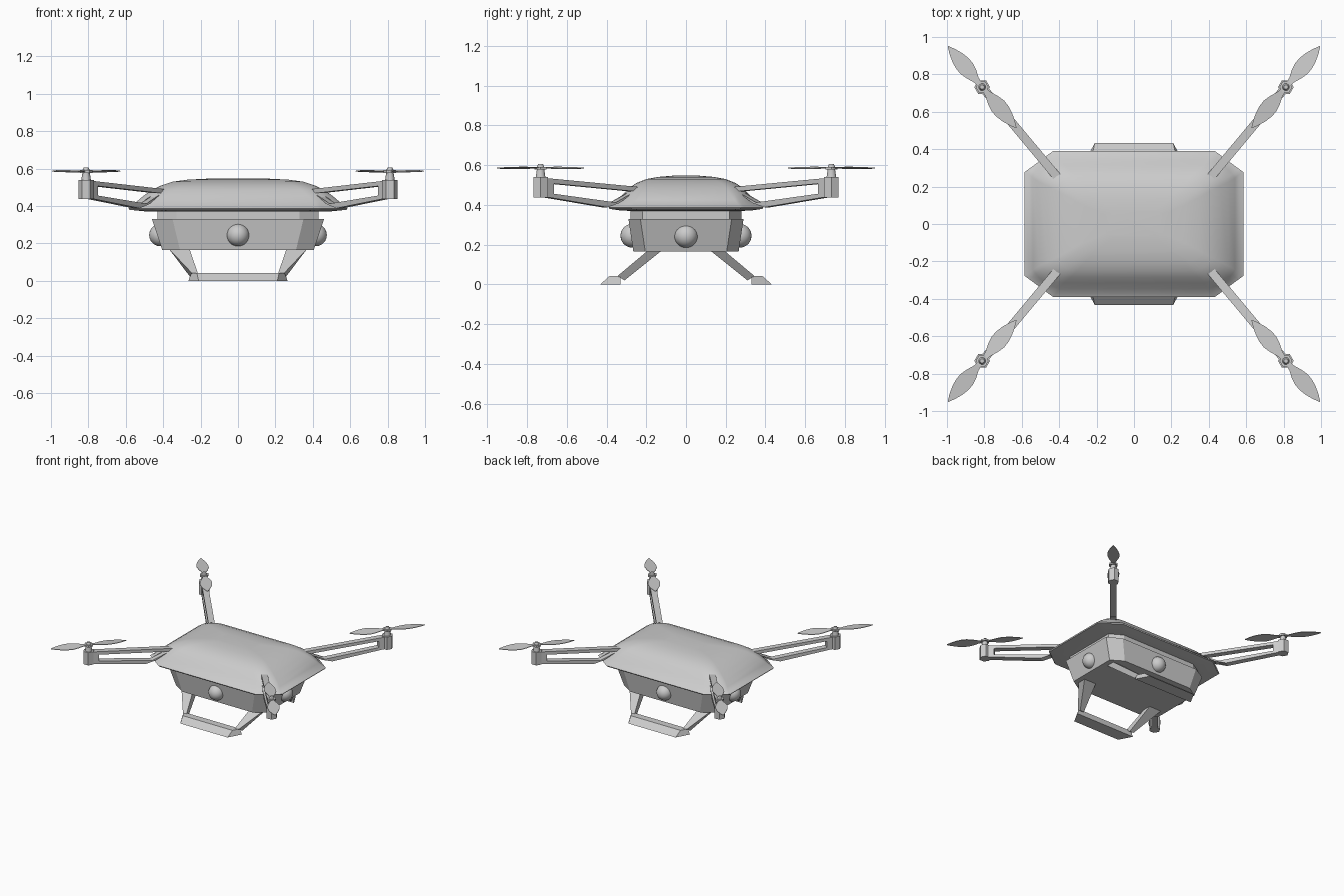
import bpy, bmesh
from math import sin, cos, pi, radians
from mathutils import Vector

if "Cube" in bpy.data.objects:
    bpy.data.objects.remove(bpy.data.objects["Cube"])


def make(name, verts, faces, smooth=None):
    me = bpy.data.meshes.new(name)
    me.from_pydata([tuple(v) for v in verts], [], faces)
    bm = bmesh.new()
    bm.from_mesh(me)
    bmesh.ops.recalc_face_normals(bm, faces=bm.faces)
    bm.to_mesh(me)
    bm.free()
    ob = bpy.data.objects.new(name, me)
    bpy.context.collection.objects.link(ob)
    if smooth:
        bpy.ops.object.select_all(action='DESELECT')
        ob.select_set(True)
        bpy.context.view_layer.objects.active = ob
        bpy.ops.object.shade_smooth_by_angle(angle=radians(smooth))
    return ob


def loft(name, rings, smooth=None):
    n = len(rings[0])
    verts = [p for r in rings for p in r]
    faces = [(k*n+i, k*n+(i+1) % n, (k+1)*n+(i+1) % n, (k+1)*n+i)
             for k in range(len(rings)-1) for i in range(n)]
    faces += [tuple(range(n)), tuple(range(len(verts)-n, len(verts)))]
    return make(name, verts, faces, smooth)


def corner_ring(hx, hy, z, cx, cy, rnd=0, n=1):
    """Rectangle whose corners blend from chamfered (0) to rounded (1)."""
    pts = []
    for sx, sy in ((1, 1), (-1, 1), (-1, -1), (1, -1)):
        q = []
        for i in range(n+1):
            t = i/n
            line = Vector((hx-cx*t, hy-cy*(1-t), z))
            arc = Vector((hx-cx+cx*cos(t*pi/2), hy-cy+cy*sin(t*pi/2), z))
            p = line.lerp(arc, rnd)
            q.append((p.x*sx, p.y*sy, z))
        pts += q if sx*sy > 0 else q[::-1]
    return pts


def disc(c, r, z, n):
    return [(c[0]+r*cos(2*pi*i/n), c[1]+r*sin(2*pi*i/n), z) for i in range(n)]


# Canopy: octagonal rim blending into a soft dome
dome = [(.43, .28, .37, 0), (.50, .33, .372, 0), (.58, .385, .38, 0), (.585, .39, .388, 0),
        (.56, .372, .40, .2), (.54, .345, .425, .5), (.505, .315, .455, .8),
        (.46, .285, .486, 1), (.41, .25, .51, 1), (.35, .20, .53, 1),
        (.27, .14, .541, 1), (.15, .07, .547, 1)]
loft("canopy", [corner_ring(x, y, z, x*.26, y*.29, r, 6) for x, y, z, r in dome], 35)

# Neck and faceted body
loft("neck", [corner_ring(.43, .28, z, .1, .06) for z in (.32, .375)])
loft("body", [corner_ring(.405, .265, .165, .095, .06),
              corner_ring(.46, .29, .33, .11, .06)])

# Sensor domes on the four sides
for name, loc in (("front_sensor", (0, -.27)), ("back_sensor", (0, .27)),
                  ("left_sensor", (-.415, 0)), ("right_sensor", (.415, 0))):
    bpy.ops.mesh.primitive_uv_sphere_add(segments=24, ring_count=12, radius=.06,
                                         location=(*loc, .245))
    bpy.context.object.name = name
    bpy.ops.object.shade_smooth()

# Landing skids: a tapered foot and two splayed struts each
for sy, side in ((-1, "front"), (1, "back")):
    foot = [(.265, .33, 0), (.21, .432, 0), (.22, .385, .042), (.25, .33, .042)]
    loft(side+"_skid_foot", [[(s*x, sy*y, z) for x, y, z in foot] for s in (-1, 1)])
    for sx in (-1, 1):
        low = [(.22, .31, .02), (.255, .31, .02), (.247, .345, .042), (.215, .345, .042)]
        top = [(.26, .12, .172), (.37, .12, .172), (.37, .19, .172), (.26, .19, .172)]
        loft(side+"_skid_strut", [[(sx*x, sy*y, z) for x, y, z in r] for r in (low, top)])

# Arms, motors and rotors
hub = Vector((.812, .732))
inward = Vector((-.641, -.767))
across = Vector((-.767, .641))
# open frame in (distance from motor, height): outer loop, then inner loop
outer = [(.02, .535), (.66, .488), (.42, .388), (.02, .44)]
inner = [(.07, .507), (.60, .468), (.50, .41), (.07, .456)]
half_blade = [(.01, .012), (.05, .018), (.09, .034), (.13, .044), (.17, .043),
              (.21, .034), (.25, .019), (.284, .002)]

for sx in (-1, 1):
    for sy in (-1, 1):
        tag = ("front_" if sy < 0 else "back_") + ("left_" if sx < 0 else "right_")

        def place(s, w, z):
            p = hub + inward*s + across*w
            return (p.x*sx, p.y*sy, z)

        verts = [place(s, w, z) for w in (-.023, .023) for s, z in outer+inner]
        faces = []
        for i in range(4):
            j = (i+1) % 4
            faces += [(i, j, j+4, i+4), (i+8, j+8, j+12, i+12),
                      (i, j, j+8, i+8), (i+4, j+4, j+12, i+12)]
        make(tag+"arm", verts, faces)

        c = (hub.x*sx, hub.y*sy)
        loft(tag+"motor", [disc(c, .042, z, 6) for z in (.438, .54)])
        loft(tag+"spinner", [disc(c, r, z, 10) for r, z in
                             ((.026, .538), (.02, .575), (.02, .59), (.012, .607))], 40)
        loft(tag+"rotor_hub", [disc(c, .034, z, 6) for z in (.578, .592)])
        for d in (-1, 1):
            # leaf-shaped blade with a little pitch
            leaf = [(s, w) for s, w in half_blade] + [(s, -w) for s, w in half_blade[::-1]]
            loft(tag+"blade", [[place(d*s, d*w, .586 + d*d*w*.1 + h) for s, w in leaf]
                               for h in (-.002, .002)])
